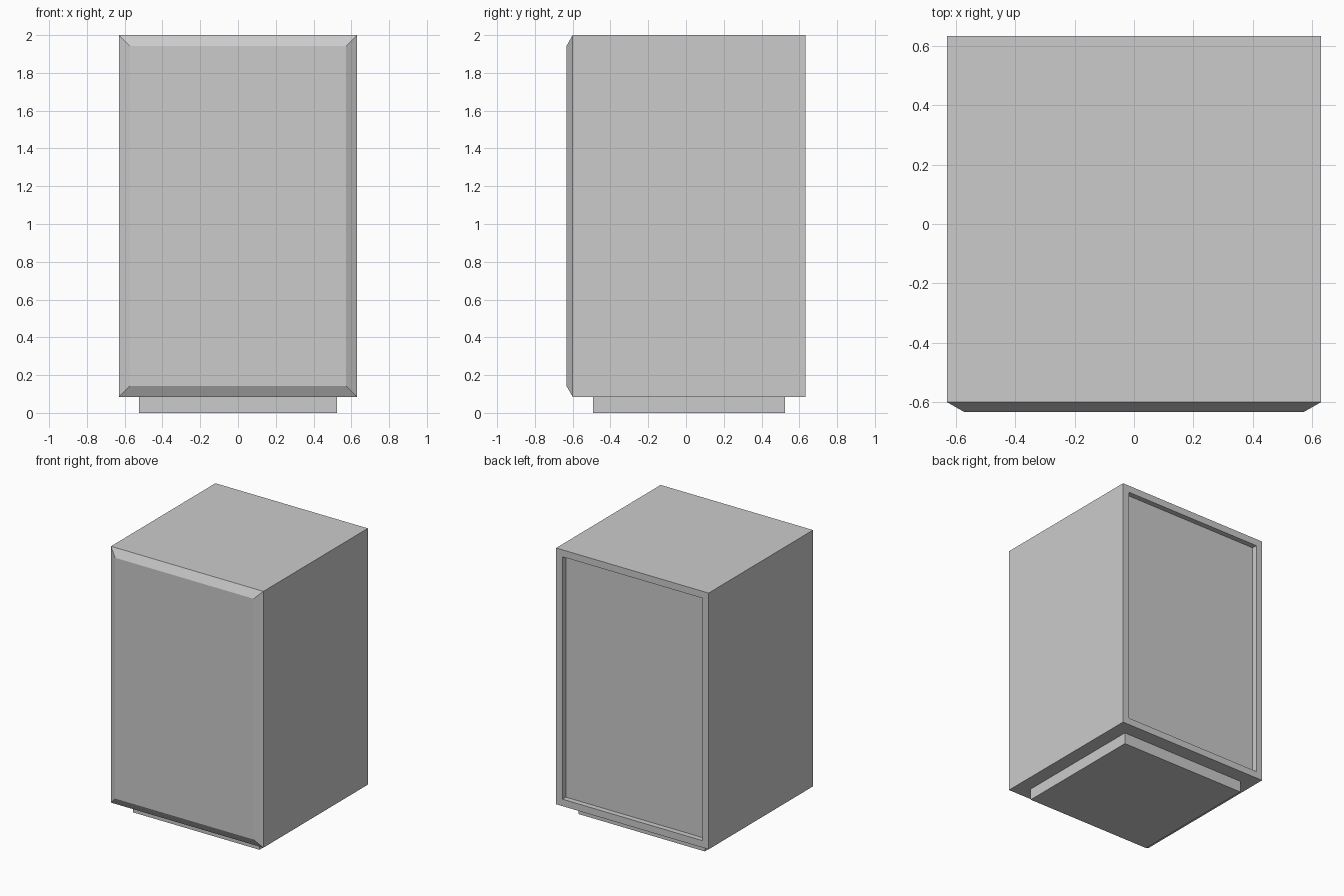
import bpy
import bmesh
from mathutils import Vector

default = bpy.data.objects.get("Cube")
if default:
    bpy.data.objects.remove(default, do_unlink=True)

grey = bpy.data.materials.new("light grey")
grey.use_nodes = True
colour = (0.6, 0.6, 0.6, 1)
grey.diffuse_color = colour
grey.node_tree.nodes["Principled BSDF"].inputs["Base Color"].default_value = colour


def box(low, high):
    """Box mesh between two opposite corners."""
    bm = bmesh.new()
    bmesh.ops.create_cube(bm, size=1)
    low, high = Vector(low), Vector(high)
    bmesh.ops.scale(bm, vec=high - low, verts=bm.verts)
    bmesh.ops.translate(bm, vec=(low + high) / 2, verts=bm.verts)
    bm.normal_update()
    return bm


def inset_face(bm, direction, border, shift=0):
    """Inset the face turned to +y or -y and move it along y."""
    face = max(bm.faces, key=lambda f: f.normal.y * direction)
    bmesh.ops.inset_region(bm, faces=[face], thickness=border, use_even_offset=True)
    bmesh.ops.translate(bm, vec=(0, shift, 0), verts=face.verts)
    return face


def finish(bm, name):
    mesh = bpy.data.meshes.new(name)
    bm.to_mesh(mesh)
    bm.free()
    mesh.materials.append(grey)
    bpy.context.collection.objects.link(bpy.data.objects.new(name, mesh))


# Cabinet with a chamfered front panel and a recessed back panel
cabinet = box((-0.63, -0.6, 0.085), (0.63, 0.633, 2))
inset_face(cabinet, -1, 0.058, -0.033)
back = inset_face(cabinet, 1, 0.052)
recess = bmesh.ops.extrude_discrete_faces(cabinet, faces=[back])["faces"][0]
bmesh.ops.translate(cabinet, vec=(0, -0.04, 0), verts=recess.verts)

# Side walls of the recess join the rim to the sunken panel
rim = [e for e in cabinet.edges if e.is_boundary]
bmesh.ops.bridge_loops(cabinet, edges=rim)
bmesh.ops.recalc_face_normals(cabinet, faces=cabinet.faces)
finish(cabinet, "cabinet")

# Plinth set back beneath the cabinet
finish(box((-0.523, -0.493, 0), (0.523, 0.525, 0.085)), "plinth")
